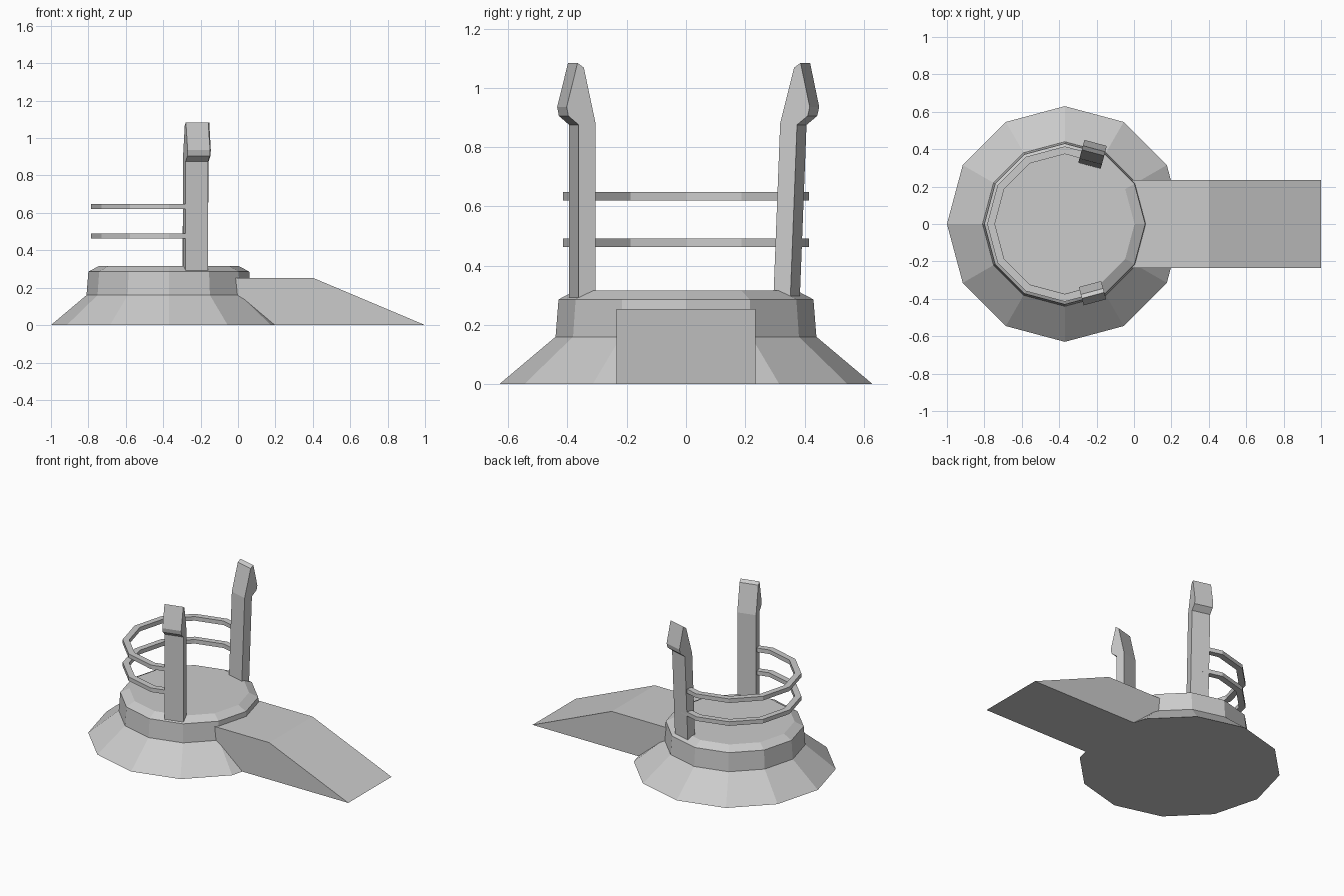
import bpy, bmesh
from math import cos, sin, radians

if "Cube" in bpy.data.objects:
    bpy.data.objects.remove(bpy.data.objects["Cube"])

CX = -0.37  # axis of the round platform


def make_object(name, rings, cap=True):
    """Skin matching rings of points one after another, closing both ends."""
    bm = bmesh.new()
    rows = [[bm.verts.new(p) for p in ring] for ring in rings]
    for a, b in zip(rows, rows[1:]):
        n = len(a)
        for i in range(n):
            j = (i + 1) % n
            bm.faces.new((a[i], a[j], b[j], b[i]))
    if cap:
        bm.faces.new(rows[0])
        bm.faces.new(rows[-1])
    bmesh.ops.recalc_face_normals(bm, faces=bm.faces)
    mesh = bpy.data.meshes.new(name)
    bm.to_mesh(mesh)
    bm.free()
    obj = bpy.data.objects.new(name, mesh)
    bpy.context.collection.objects.link(obj)
    return obj


def polar(r, deg, z):
    return (CX + r * cos(radians(deg)), r * sin(radians(deg)), z)


# Twelve-sided stepped platform
profile = [(0.63, 0), (0.44, 0.16), (0.43, 0.286), (0.373, 0.316)]
make_object("platform", [[polar(r, a, z) for a in range(0, 360, 30)]
                         for r, z in profile])

# Ramp, its inner end buried in the platform
side = [(-0.03, 0), (1, 0), (0.4, 0.253), (-0.03, 0.253)]
make_object("ramp", [[(x, y, z) for x, z in side] for y in (-0.234, 0.234)])

# Posts with flared heads: radial profile extruded along the tangent
post = [(0.345, 0.288), (0.345, 0.88), (0.386, 1.068), (0.408, 1.084),
        (0.446, 0.935), (0.44, 0.905), (0.404, 0.875), (0.404, 0.288)]


def make_post(name, sign, lean):
    c, s = cos(radians(75)), sin(radians(75))
    rings = []
    for t in (-0.015, 0.109):
        ring = []
        for r, z in post:
            r += lean * (z - 0.55)
            ring.append((CX + r * c + t * s, sign * (r * s - t * c), z))
        rings.append(ring)
    make_object(name, rings)


make_post("front_post", -1, 0)
make_post("back_post", 1, 0.04)


# Two faceted guard rails running round the left side between the posts
def make_rail(name, z0, z1):
    section = [(0.374, z0), (0.415, z0), (0.415, z1), (0.374, z1)]
    stations = [(cos(radians(a)), sin(radians(a))) for a in range(90, 271, 30)]
    end_x, end_y = 0.5 * 0.7, 1 + (sin(radians(60)) - 1) * 0.7
    stations = [(end_x, end_y)] + stations + [(end_x, -end_y)]
    make_object(name, [[(CX + r * u, r * v, z) for r, z in section]
                       for u, v in stations])


make_rail("lower_rail", 0.463, 0.491)
make_rail("upper_rail", 0.62, 0.648)
